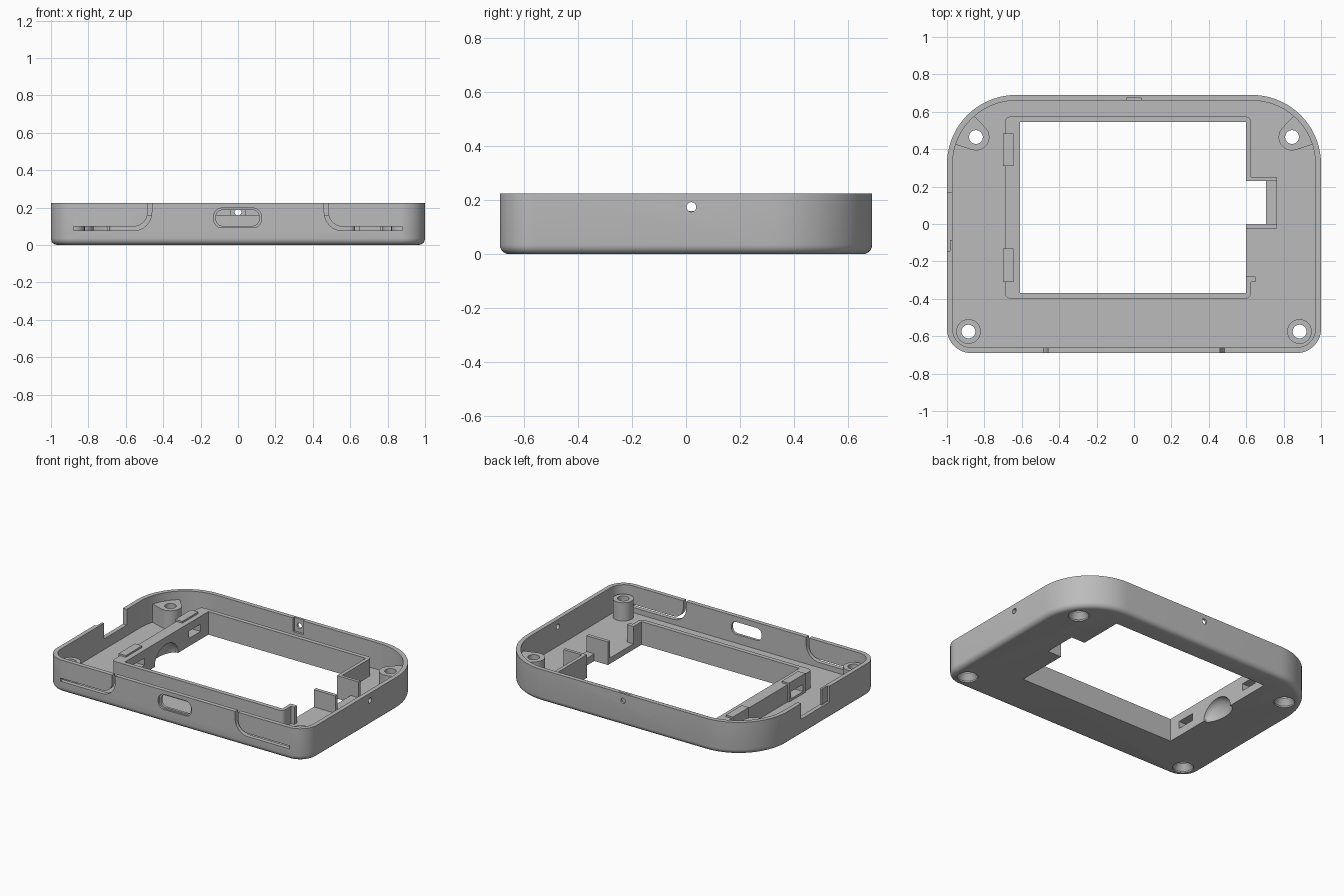
import bpy, bmesh, math
from mathutils import Vector

if "Cube" in bpy.data.objects:
    bpy.data.objects.remove(bpy.data.objects["Cube"], do_unlink=True)

grey = bpy.data.materials.new("light_grey_plastic")
grey.use_nodes = True
grey.diffuse_color = (0.5, 0.5, 0.5, 1)
grey.node_tree.nodes["Principled BSDF"].inputs["Base Color"].default_value = grey.diffuse_color

TOP, WALL, FLOOR, RIM = 0.225, 0.03, 0.04, 0.16
cutters = []


def loft(name, rings):
    """Closed solid through equal-length rings of 3D points."""
    bm = bmesh.new()
    loops = [[bm.verts.new(p) for p in ring] for ring in rings]
    n = len(loops[0])
    for a, b in zip(loops, loops[1:]):
        for i in range(n):
            j = (i + 1) % n
            bm.faces.new((a[i], a[j], b[j], b[i]))
    bm.faces.new(loops[0][::-1])
    bm.faces.new(loops[-1])
    bmesh.ops.recalc_face_normals(bm, faces=bm.faces[:])
    mesh = bpy.data.meshes.new(name)
    bm.to_mesh(mesh)
    bm.free()
    mesh.materials.append(grey)
    obj = bpy.data.objects.new(name, mesh)
    bpy.context.scene.collection.objects.link(obj)
    return obj


def prism(name, pts, lo, hi, axis="z"):
    place = {"z": lambda a, b, h: (a, b, h),
             "y": lambda a, b, h: (a, h, b),
             "x": lambda a, b, h: (h, a, b)}[axis]
    return loft(name, [[place(a, b, h) for a, b in pts] for h in (lo, hi)])


def box(name, x, y, z):
    return prism(name, [(x[0], y[0]), (x[1], y[0]), (x[1], y[1]), (x[0], y[1])], *z)


def arc(cx, cy, r, start, end, steps=12):
    angles = [math.radians(start + (end - start) * i / steps) for i in range(steps + 1)]
    return [(cx + r * math.cos(a), cy + r * math.sin(a)) for a in angles]


def circle(cx, cy, r):
    return arc(cx, cy, r, 0, 345, 23)


def rounded(x0, x1, y0, y1, low, high, steps=12):
    """Rectangle with one radius for the low corners and one for the high ones."""
    return (arc(x0 + low, y0 + low, low, 180, 270, steps)
            + arc(x1 - low, y0 + low, low, 270, 360, steps)
            + arc(x1 - high, y1 - high, high, 0, 90, steps)
            + arc(x0 + high, y1 - high, high, 90, 180, steps))


def outline(inset):
    return rounded(inset - 1, 1 - inset, inset - 0.69, 0.69 - inset,
                   0.13 - inset, 0.37 - inset, 18)


def cut(target, *tools):
    for tool in tools:
        tool.hide_render = True
        mod = target.modifiers.new("cut", "BOOLEAN")
        mod.operation, mod.solver, mod.object = "DIFFERENCE", "EXACT", tool
        if tool not in cutters:
            cutters.append(tool)


# Outer tray with a rounded bottom edge
rings = []
for i in range(6):
    a = math.radians(18 * i)
    rings.append([(x, y, 0.035 * (1 - math.sin(a)))
                  for x, y in outline(0.035 * (1 - math.cos(a)))])
rings = [[(x, y, TOP) for x, y in outline(0)]] + rings
tray = loft("outer_tray", rings)
cut(tray, prism("cavity", outline(WALL), FLOOR, 0.4))

# Screen opening with the side bay
window = box("window", (-0.61, 0.60), (-0.37, 0.545), (-0.1, 0.4))
cut(tray, window, box("bay", (0.55, 0.705), (0.0, 0.23), (-0.1, 0.4)))

# Rim around the opening, broken on one side
frame = prism("screen_rim", rounded(-0.69, 0.625, -0.4, 0.575, 0.03, 0.03, 5), FLOOR, RIM)
cut(frame, window, box("rim_gap", (0.58, 0.7), (-0.28, 0.23), (0, 0.3)))
parts = [tray, frame,
         box("rim_end", (0.602, 0.65), (-0.31, -0.28), (FLOOR, RIM)),
         box("bay_plate_front", (0.60, 0.765), (-0.025, 0.0), (FLOOR, RIM)),
         box("bay_plate_back", (0.60, 0.765), (0.23, 0.252), (FLOOR, RIM)),
         box("bay_sill", (0.705, 0.765), (0, 0.23), (FLOOR, FLOOR + 0.01))]

# Clip pockets on the thick side of the rim
for tag, y0, y1 in (("front", -0.31, -0.13), ("back", 0.31, 0.485)):
    clip = box("clip_" + tag, (-0.70, -0.645), (y0, y1), (FLOOR, RIM + 0.012))
    slot = box("clip_slot_" + tag, (-0.8, -0.55), (y0 + 0.025, y1 - 0.025), (0.055, 0.105))
    cut(clip, slot)
    cut(frame, slot)
    parts.append(clip)

# Finger scoop under the thick side
scoop_rings = []
for i in range(1, 12):
    a = math.pi * i / 12
    scoop_rings.append([(-0.61 + u * math.sin(a), 0.085 - 0.13 * math.cos(a), v * math.sin(a))
                        for u, v in [(0.065 * x, 0.11 * z) for x, z in circle(0, 0, 1)]])
scoop = loft("finger_scoop", scoop_rings)
cut(tray, scoop)
cut(frame, scoop)

# Screw posts with countersunk holes
for side, tag in ((-1, "right"), (1, "left")):
    for end, px, py in (("front", 0.885, -0.575), ("back", 0.845, 0.465)):
        if end == "front":
            shape = circle(px, py, 0.066)
        else:
            shape = arc(px, py, 0.072, 140, 285) + arc(0.63, 0.32, 0.355, 18, 49, 6)
        post = prism(f"{end}_{tag}_post", [(side * x, y) for x, y in shape], FLOOR - 0.01, 0.167)
        hole = loft("screw_hole", [[(x, y, z) for x, y in circle(side * px, py, r)]
                                   for z, r in ((-0.02, 0.066), (0.01, 0.066),
                                                (0.05, 0.037), (0.4, 0.037))])
        cut(post, hole)
        cut(tray, hole)
        parts.append(post)

    # Slit that frees a flexible button flap in the front wall
    slit = ([(-0.88, 0.076)] + arc(-0.56, 0.175, 0.099, 270, 360) + [(-0.461, 0.3), (-0.483, 0.3)]
            + arc(-0.56, 0.175, 0.077, 360, 270) + [(-0.88, 0.098)])
    cut(tray, prism("flap_slit", [(-side * x, z) for x, z in slit], -0.75, -0.62, "y"))

# Cable port with a shallow outer recess
cut(tray,
    prism("port", rounded(-0.118, 0.113, 0.102, 0.187, 0.036, 0.036), -0.75, -0.6, "y"),
    prism("port_recess", rounded(-0.13, 0.125, 0.092, 0.197, 0.045, 0.045), -0.75, -0.678, "y"))

# Pin holes, back wall recess and stepped side notch
cut(tray,
    prism("side_pin", circle(0.02, 0.175, 0.018), 0.9, 1.1, "x"),
    prism("back_pin", circle(0, 0.175, 0.018), 0.6, 0.75, "y"),
    box("back_recess", (-0.04, 0.04), (0.6, 0.675), (0.13, 0.4)),
    box("notch", (-1.1, -0.93), (-0.085, 0.165), (0.115, 0.4)),
    box("notch_step", (-1.1, -0.985), (-0.145, -0.05), (0.115, 0.4)))

# Bake the cuts, remove the helpers and set the shading
bpy.context.view_layer.update()
graph = bpy.context.evaluated_depsgraph_get()
baked = [(p, bpy.data.meshes.new_from_object(p.evaluated_get(graph))) for p in parts]
for part, mesh in baked:
    part.modifiers.clear()
    part.data = mesh
for tool in cutters:
    bpy.data.objects.remove(tool, do_unlink=True)
for part in parts:
    bpy.ops.object.select_all(action="DESELECT")
    part.select_set(True)
    bpy.context.view_layer.objects.active = part
    bpy.ops.object.shade_smooth_by_angle(angle=math.radians(30))
